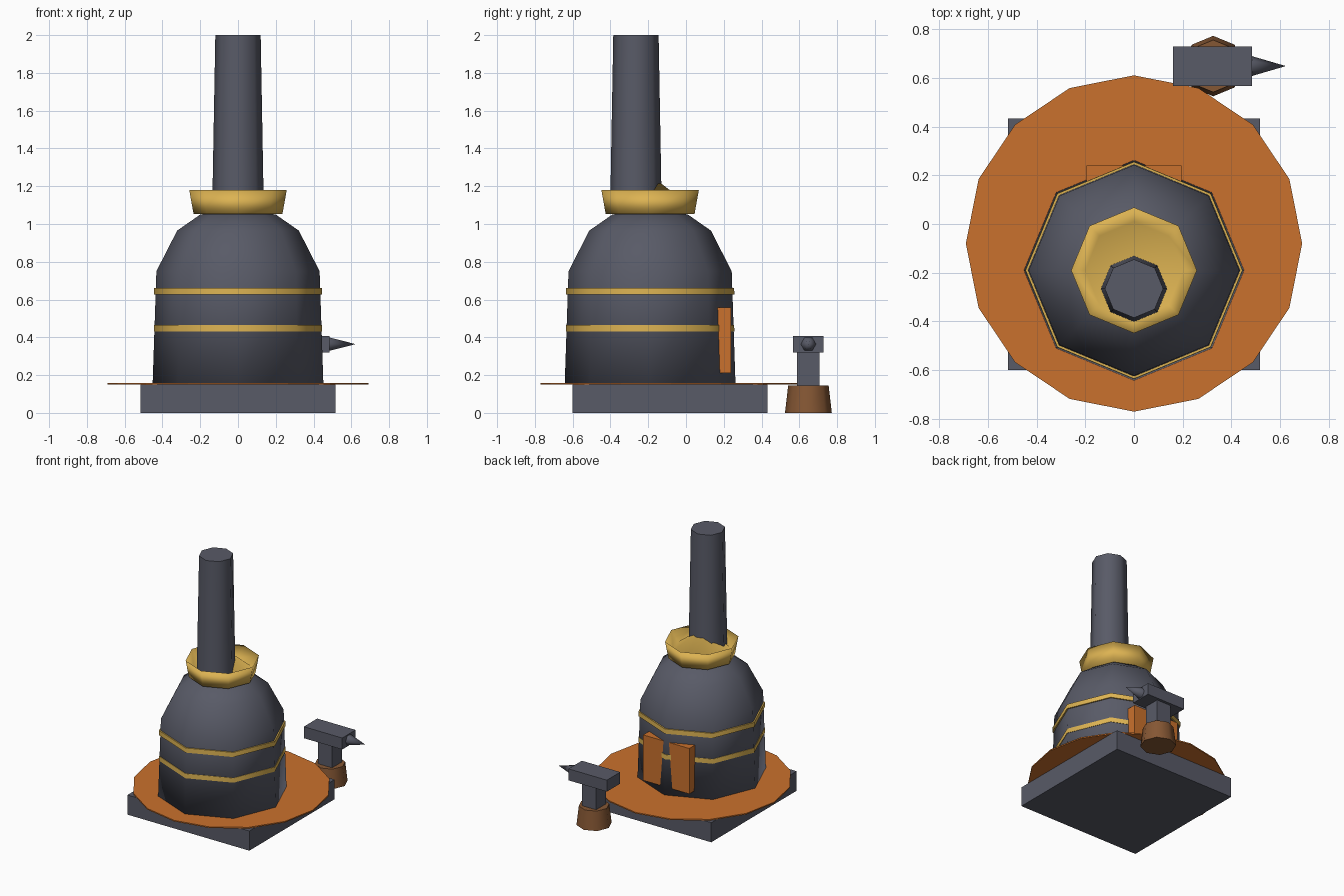
import bpy, bmesh, math
from mathutils import Matrix, Vector

cube = bpy.data.objects.get("Cube")
if cube:
    bpy.data.objects.remove(cube, do_unlink=True)


def material(name, rgb):
    m = bpy.data.materials.new(name)
    m.use_nodes = True
    m.diffuse_color = (*rgb, 1)
    m.node_tree.nodes["Principled BSDF"].inputs["Base Color"].default_value = (*rgb, 1)
    return m


slate = material("slate iron", (0.098, 0.103, 0.135))
orange = material("copper orange", (0.59, 0.165, 0.026))
gold = material("brass gold", (0.72, 0.45, 0.085))
brown = material("wood brown", (0.235, 0.095, 0.034))


def finish(bm, name, mat, smooth=0):
    bmesh.ops.recalc_face_normals(bm, faces=bm.faces[:])
    mesh = bpy.data.meshes.new(name)
    bm.to_mesh(mesh)
    bm.free()
    mesh.materials.append(mat)
    obj = bpy.data.objects.new(name, mesh)
    bpy.context.collection.objects.link(obj)
    if smooth:
        bpy.ops.object.select_all(action="DESELECT")
        obj.select_set(True)
        bpy.context.view_layer.objects.active = obj
        bpy.ops.object.shade_smooth_by_angle(angle=math.radians(smooth))
    return obj


def box(name, lo, hi, mat):
    lo, hi = Vector(lo), Vector(hi)
    bm = bmesh.new()
    bmesh.ops.create_cube(bm, size=1, matrix=Matrix.Translation((lo + hi) / 2)
                          @ Matrix.Diagonal((*(hi - lo), 1)))
    return finish(bm, name, mat)


def lathe(name, centre, profile, sides, mat, smooth=0):
    """Turn a closed (radius, height) profile around a vertical axis."""
    bm = bmesh.new()
    verts = [bm.verts.new((r, 0, z)) for r, z in profile]
    edges = [bm.edges.new(pair) for pair in zip(verts, verts[1:])]
    bmesh.ops.spin(bm, geom=verts + edges, cent=(0, 0, 0), axis=(0, 0, 1),
                   angle=math.tau, steps=sides)
    bmesh.ops.remove_doubles(bm, verts=bm.verts[:], dist=0.0005)
    bmesh.ops.translate(bm, verts=bm.verts[:], vec=(*centre, 0))
    return finish(bm, name, mat, smooth)


def drum(name, centre, r1, r2, z1, z2, sides, mat, smooth=0):
    return lathe(name, centre, [(0, z1), (r1, z1), (r2, z2), (0, z2)], sides, mat, smooth)


# Plinth and floor plate
box("plinth", (-0.516, -0.60, 0), (0.516, 0.432, 0.15), slate)
drum("floor_plate", (0, -0.08), 0.69, 0.69, 0.15, 0.159, 16, orange)

# Furnace body with its two bands
axis = (0, -0.19)
lathe("furnace_body", axis,
      [(0, 0.155), (0.452, 0.155), (0.432, 0.75), (0.322, 0.965), (0.2, 1.05), (0, 1.08)],
      8, slate, 180)
for label, z in (("lower", 0.43), ("upper", 0.626)):
    drum(label + "_band", axis, 0.446, 0.445, z, z + 0.035, 8, gold, 50)

# Flared collar with a mound inside, and the chimney
lathe("collar", axis,
      [(0, 1.052), (0.235, 1.052), (0.258, 1.18), (0.2, 1.105), (0, 1.26)], 8, gold, 180)
drum("chimney", (0, -0.265), 0.137, 0.12, 1.06, 2.0, 8, slate, 50)

# Hatch, parted in the middle by the ridge of the body
box("hatch", (-0.195, 0.06, 0.21), (0.195, 0.239, 0.558), orange)

# Anvil on its stump
ax, ay = 0.325, 0.648
drum("stump", (ax, ay), 0.124, 0.107, 0, 0.145, 8, brown, 50)
box("anvil_post", (ax - 0.06, ay - 0.06, 0.14), (ax + 0.06, ay + 0.06, 0.33), slate)
box("anvil_head", (0.16, ay - 0.081, 0.32), (0.485, ay + 0.081, 0.408), slate)
bm = bmesh.new()
bmesh.ops.create_cone(bm, cap_ends=True, segments=6, radius1=0.041, radius2=0, depth=0.14,
                      matrix=Matrix.Translation((0.553, ay, 0.364))
                      @ Matrix.Rotation(math.pi / 2, 4, "Y"))
finish(bm, "anvil_horn", slate, 65)
